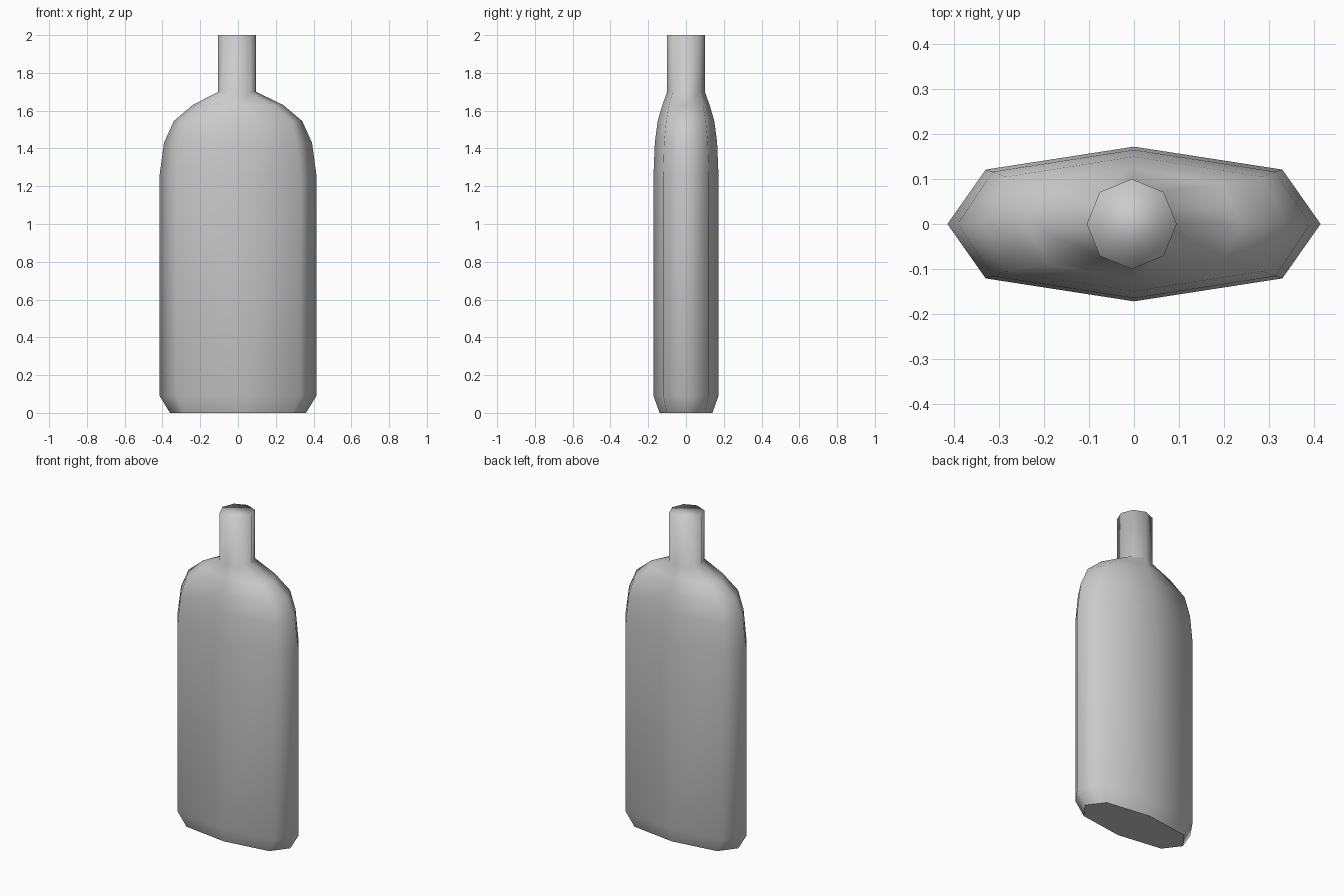
import bpy
import bmesh

if "Cube" in bpy.data.objects:
    bpy.data.objects.remove(bpy.data.objects["Cube"], do_unlink=True)

# One plain grey for the whole bottle
grey = bpy.data.materials.new("plain grey")
grey.use_nodes = True
colour = (0.6, 0.6, 0.6, 1)
grey.diffuse_color = colour
grey.node_tree.nodes["Principled BSDF"].inputs["Base Color"].default_value = colour

# Rings: height, half width, half depth, corner x, corner y, x shift
RINGS = [
    (0.00, 0.36, 0.14, 0.285, 0.10, 0),
    (0.09, 0.415, 0.172, 0.33, 0.121, 0),
    (1.26, 0.415, 0.172, 0.33, 0.121, 0),
    (1.43, 0.392, 0.165, 0.315, 0.116, 0),
    (1.545, 0.34, 0.15, 0.285, 0.105, 0),
    (1.63, 0.24, 0.125, 0.19, 0.09, 0),
    (1.70, 0.10, 0.10, 0.071, 0.071, -0.005),
    (2.00, 0.10, 0.10, 0.071, 0.071, -0.005),
]


def eight_sided_ring(bm, z, w, d, cx, cy, shift):
    outline = [(w, 0), (cx, cy), (0, d), (-cx, cy),
               (-w, 0), (-cx, -cy), (0, -d), (cx, -cy)]
    return [bm.verts.new((x + shift, y, z)) for x, y in outline]


# Body, shoulders and neck as one skin through the rings
bm = bmesh.new()
loops = [eight_sided_ring(bm, *ring) for ring in RINGS]
for low, high in zip(loops, loops[1:]):
    for i in range(len(low)):
        j = (i + 1) % len(low)
        bm.faces.new((low[i], low[j], high[j], high[i])).smooth = True

# Flat base with a hard edge, softly shaded cap
base = bm.faces.new(loops[0][::-1])
for edge in base.edges:
    edge.smooth = False
bm.faces.new(loops[-1]).smooth = True
bmesh.ops.recalc_face_normals(bm, faces=bm.faces[:])

mesh = bpy.data.meshes.new("bottle")
bm.to_mesh(mesh)
bm.free()
mesh.materials.append(grey)
bottle = bpy.data.objects.new("bottle", mesh)
bpy.context.collection.objects.link(bottle)
